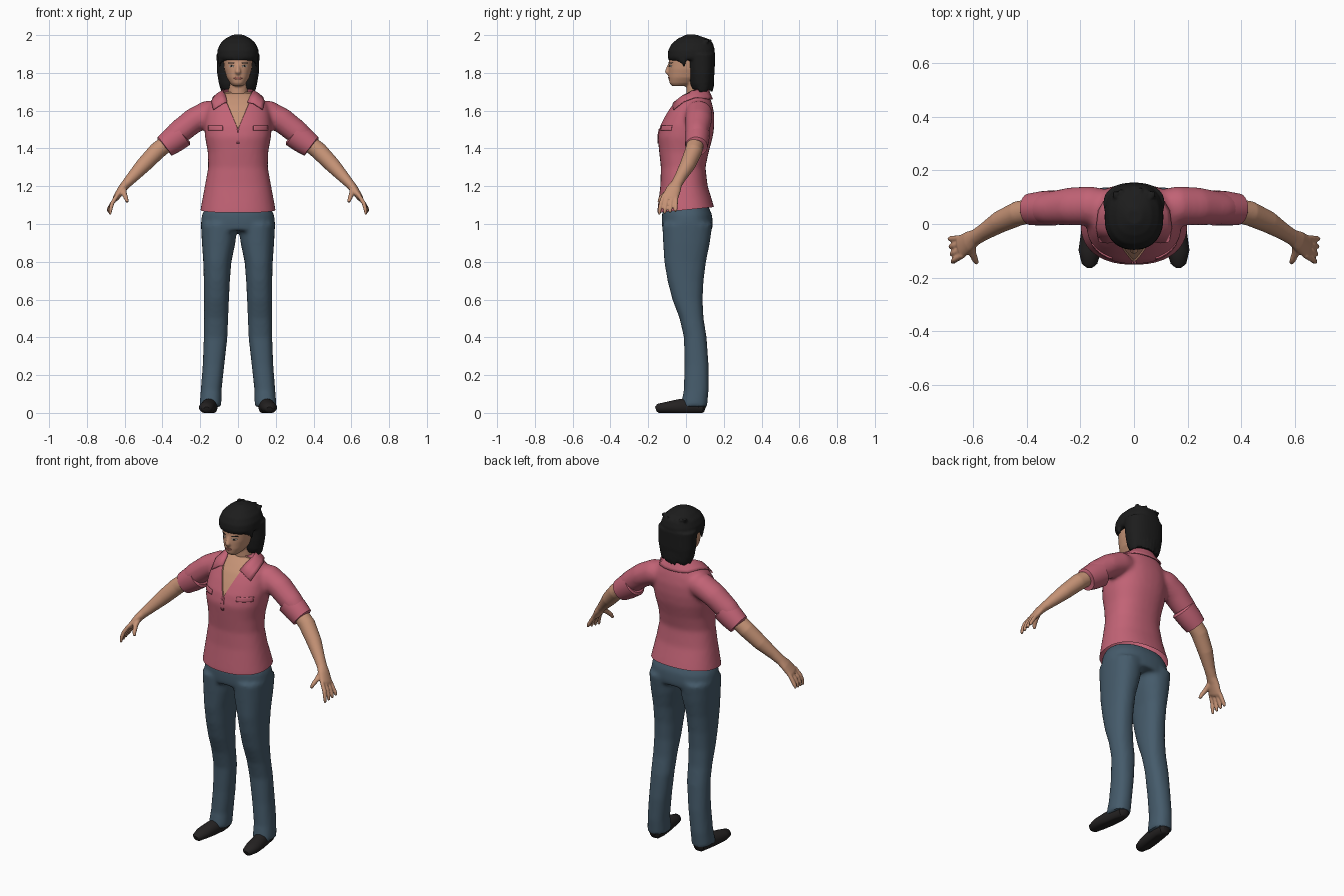
import bpy, bmesh, math, random
from mathutils import Vector
from mathutils.bvhtree import BVHTree

cube = bpy.data.objects.get("Cube")
if cube:
    bpy.data.objects.remove(cube, do_unlink=True)
random.seed(4)
X, Y = Vector((1, 0, 0)), Vector((0, 1, 0))


def material(name, *rgb):
    m = bpy.data.materials.new(name)
    m.use_nodes = True
    m.diffuse_color = (*rgb, 1)
    bsdf = next(n for n in m.node_tree.nodes if n.type == "BSDF_PRINCIPLED")
    bsdf.inputs["Base Color"].default_value = (*rgb, 1)
    return m


PINK = material("pink shirt", .54, .125, .18)
DENIM = material("blue denim", .06, .105, .147)
SKIN = material("skin", .56, .29, .18)
HAIR = material("black hair", .012, .012, .012)
LEATHER = material("dark leather", .018, .016, .016)
LIPS = material("lips", .36, .13, .1)
WHITE = material("eye white", .55, .5, .45)
IRIS = material("dark iris", .03, .02, .015)


def slab(z, x0, x1, y0, y1, power=2.3, n=32):
    """Horizontal superellipse ring filling the given box."""
    ring = []
    for i in range(n):
        a = math.tau * i / n
        c, s = math.cos(a), math.sin(a)
        px = math.copysign(abs(c) ** (2 / power), c)
        py = math.copysign(abs(s) ** (2 / power), s)
        ring.append(Vector(((x0 + x1 + (x1 - x0) * px) / 2,
                            (y0 + y1 + (y1 - y0) * py) / 2, z)))
    return ring


def body(rows):
    """Rings from rows of height, half width, front and back."""
    return [slab(z, -w, w, f, b) for z, w, f, b in rows]


def tube(points, side=Y, n=24):
    """Elliptic rings along a path of x, y, z, radius (and second radius)."""
    c = [Vector(p[:3]) for p in points]
    rings = []
    for i, p in enumerate(points):
        t = (c[min(i + 1, len(c) - 1)] - c[max(i - 1, 0)]).normalized()
        a = (side - t * side.dot(t)).normalized()
        b = t.cross(a)
        rings.append([c[i] + a * p[3] * math.cos(math.tau * k / n)
                      + b * p[-1] * math.sin(math.tau * k / n) for k in range(n)])
    return rings


def loft(bm, rings, mirror=False):
    for s in (1, -1) if mirror else (1,):
        vs = [[bm.verts.new((v.x * s, v.y, v.z)) for v in r] for r in rings]
        n = len(rings[0])
        for lo, hi in zip(vs, vs[1:]):
            for k in range(n):
                bm.faces.new((lo[k], lo[(k + 1) % n], hi[(k + 1) % n], hi[k]))
        bm.faces.new(vs[0])
        bm.faces.new(vs[-1])


def smooth(obj, angle=40):
    obj.data.shade_smooth()
    obj.data.set_sharp_from_angle(angle=math.radians(angle))


def build(name, bm, mats, voxel=0, relax=0, closed=True):
    """Make an object; with a voxel size, fuse its lofts into one skin."""
    if closed:
        bmesh.ops.recalc_face_normals(bm, faces=bm.faces[:])
    mesh = bpy.data.meshes.new(name)
    bm.to_mesh(mesh)
    bm.free()
    obj = bpy.data.objects.new(name, mesh)
    bpy.context.scene.collection.objects.link(obj)
    if voxel:
        mod = obj.modifiers.new("fuse", "REMESH")
        mod.mode, mod.voxel_size = "VOXEL", voxel
        mod = obj.modifiers.new("relax", "SMOOTH")
        mod.factor, mod.iterations = .5, relax
        bpy.context.view_layer.update()
        graph = bpy.context.evaluated_depsgraph_get()
        fused = bpy.data.meshes.new_from_object(obj.evaluated_get(graph))
        obj.modifiers.clear()
        obj.data = fused
    obj.data.materials.clear()
    for m in mats:
        obj.data.materials.append(m)
    smooth(obj)
    return obj


def surface(obj):
    bm = bmesh.new()
    bm.from_mesh(obj.data)
    tree = BVHTree.FromBMesh(bm)
    bm.free()
    return tree


def drape(name, tree, cx, cz, w, h, mat, lift=.003, lens=False):
    """Thin plate laid on the front of a surface, mirrored when off centre."""
    bm, n = bmesh.new(), 10
    for s in (1, -1) if cx else (1,):
        grid = []
        for i in range(n + 1):
            u = (2 * i / n - 1) * .99
            hh = h * math.sqrt(1 - u * u) if lens else h
            row = []
            for v in (-1, -.5, 0, .5, 1):
                x, z = s * (cx + u * w), cz + v * hh
                hit = tree.ray_cast(Vector((x, -1, z)), Y)[0]
                row.append(bm.verts.new((x, (hit.y if hit else 0) - lift, z)))
            grid.append(row)
        for a, b in zip(grid, grid[1:]):
            for k in range(4):
                bm.faces.new((a[k], b[k], b[k + 1], a[k + 1]))
    bm.normal_update()
    for f in bm.faces:
        if f.normal.y > 0:
            f.normal_flip()
    obj = build(name, bm, [mat], closed=False)
    mod = obj.modifiers.new("thickness", "SOLIDIFY")
    mod.thickness, mod.offset = .006, -1


# Shirt: torso and sleeves fused, then hem and neckline cut
bm = bmesh.new()
loft(bm, body([(1.0, .2, -.15, .15), (1.06, .202, -.153, .157), (1.12, .191, -.146, .14),
               (1.2, .176, -.136, .115), (1.3, .158, -.133, .103), (1.38, .16, -.142, .12),
               (1.46, .175, -.15, .142), (1.52, .179, -.137, .15), (1.58, .173, -.107, .15),
               (1.63, .157, -.077, .14), (1.67, .122, -.04, .127), (1.7, .085, -.005, .11)]))
loft(bm, tube([(.08, .065, 1.59, .06), (.16, .068, 1.585, .073, .07), (.235, .066, 1.547, .071, .067),
               (.32, .058, 1.48, .062, .064), (.36, .056, 1.445, .055)]), True)
shirt = build("shirt", bm, [PINK, SKIN], .012, 6)
bm = bmesh.new()
bm.from_mesh(shirt.data)
bmesh.ops.bisect_plane(bm, geom=bm.verts[:] + bm.edges[:] + bm.faces[:], clear_outer=True,
                       plane_co=(0, -.15, 1.06), plane_no=(0, .1, -1))
for s in (1, -1):
    front = [f for f in bm.faces if f.calc_center_median().y < .02 and f.calc_center_median().z > 1.46]
    geom = {g for f in front for g in (f, *f.edges, *f.verts)}
    bmesh.ops.bisect_plane(bm, geom=list(geom), plane_co=(0, 0, 1.5), plane_no=(s, 0, -.42))
neckline = []
for f in bm.faces:
    c = f.calc_center_median()
    if c.y < .02 and abs(c.x) < .42 * (c.z - 1.5):
        f.material_index = 1
        neckline.append(f)
bmesh.ops.inset_region(bm, faces=neckline, thickness=.002, depth=-.007)
bm.to_mesh(shirt.data)
bm.free()
smooth(shirt)
cloth = surface(shirt)

# Rolled cuffs
bm = bmesh.new()
loft(bm, tube([(.297, .06, 1.479, .06), (.299, .06, 1.477, .066, .073), (.345, .058, 1.443, .064, .07),
               (.388, .055, 1.411, .059, .062), (.39, .055, 1.409, .05)]), True)
build("sleeve_cuffs", bm, [PINK])

# Collar: a folded strip pushed just outside the shirt
inner = [(.055, -.045, 1.63), (.07, -.01, 1.67), (.079, .03, 1.7), (.066, .085, 1.717), (.035, .108, 1.718), (0, .115, 1.718)]
outer = [(.118, -.05, 1.595), (.128, -.005, 1.635), (.122, .05, 1.66), (.09, .115, 1.66), (.045, .135, 1.66), (0, .14, 1.66)]
bm = bmesh.new()
for s in (1, -1):
    rows = []
    for a, b in zip(inner, outer):
        row = []
        for k in range(5):
            p = Vector(a).lerp(Vector(b), k / 4)
            p.x *= s
            spot, normal, _, _ = cloth.find_nearest(p)
            if (p - spot).dot(normal) < .008:
                p = spot + normal * .008
            row.append(bm.verts.new(p))
        rows.append(row)
    for a, b in zip(rows, rows[1:]):
        for k in range(4):
            quad = (a[k], a[k + 1], b[k + 1], b[k])
            bm.faces.new(quad if s > 0 else quad[::-1])
bmesh.ops.remove_doubles(bm, verts=bm.verts[:], dist=.0005)
collar = build("collar", bm, [PINK], closed=False)
mod = collar.modifiers.new("thickness", "SOLIDIFY")
mod.thickness, mod.offset = .006, 0

# Pocket flaps and button placket
drape("pocket_flaps", cloth, .12, 1.508, .038, .013, PINK, .006)
drape("placket", cloth, 0, 1.465, .009, .038, PINK, .004)

# Jeans: hips and legs fused
bm = bmesh.new()
loft(bm, body([(1.1, .165, -.115, .115), (1.05, .191, -.128, .138), (1.0, .197, -.128, .142), (.965, .195, -.124, .138)]))
legs = [(1.0, .002, .196, -.126, .14), (.9, .014, .191, -.121, .126), (.8, .035, .184, -.115, .106),
        (.7, .043, .181, -.098, .093), (.6, .048, .18, -.072, .088), (.5, .052, .18, -.034, .093),
        (.4, .056, .181, -.011, .109), (.25, .073, .187, -.008, .12), (.12, .087, .197, -.012, .12),
        (.05, .088, .203, -.025, .113), (.032, .09, .203, -.025, .113)]
loft(bm, [slab(*row) for row in legs], True)
build("jeans", bm, [DENIM], .012, 4)

# Shoes with flat soles
bm = bmesh.new()
loft(bm, tube([(.166, -.16, .02, .014, .013), (.166, -.148, .024, .029, .024), (.165, -.1, .028, .042, .031),
               (.156, -.03, .032, .041, .042), (.147, .04, .035, .04, .045), (.145, .09, .03, .034, .036),
               (.145, .103, .025, .016, .022)], X), True)
for v in bm.verts:
    v.co.z = max(v.co.z, 0)
build("shoes", bm, [LEATHER])

# Forearms, palms, fingers and thumbs
bm = bmesh.new()
loft(bm, tube([(.35, .055, 1.45, .044), (.43, .04, 1.385, .046), (.5, .008, 1.312, .041), (.56, -.03, 1.247, .031),
               (.592, -.05, 1.212, .03, .025), (.615, -.065, 1.185, .039, .022), (.645, -.085, 1.14, .044, .017),
               (.651, -.09, 1.13, .035, .012)]), True)
for i in range(4):
    k = i / 3
    loft(bm, tube([(.638, -.117 + .066 * k, 1.155, .011), (.666, -.132 + .078 * k, 1.11, .0115),
                   (.674 + .01 * k, -.139 + .084 * k, 1.08, .0105),
                   (.678 + .012 * k, -.142 + .086 * k, 1.05 + .015 * k, .007)], n=12), True)
loft(bm, tube([(.605, -.075, 1.19, .016), (.602, -.11, 1.16, .014), (.592, -.135, 1.135, .012),
               (.586, -.145, 1.115, .008)], X, 12), True)
build("arms_and_hands", bm, [SKIN], .005, 3)

# Head, nose and neck
bm = bmesh.new()
loft(bm, body([(1.73, .026, -.074, .0), (1.745, .042, -.087, .04), (1.775, .06, -.092, .08), (1.82, .073, -.093, .11),
               (1.87, .078, -.091, .12), (1.92, .074, -.08, .12), (1.96, .05, -.045, .09)]))
loft(bm, tube([(0, -.082, 1.852, .008, .01), (0, -.093, 1.825, .01, .012), (0, -.101, 1.804, .016, .012),
               (0, -.092, 1.793, .011, .007)], X), False)
loft(bm, tube([(0, .045, 1.8, .05), (0, .052, 1.74, .05), (0, .055, 1.69, .054, .052), (0, .055, 1.62, .07, .06)], X))
head = build("head_and_neck", bm, [SKIN], .006, 3)
face = surface(head)

# Facial details
drape("eyes", face, .035, 1.836, .014, .0055, WHITE, .002, True)
drape("irises", face, .035, 1.836, .005, .005, IRIS, .003, True)
drape("eyebrows", face, .036, 1.853, .018, .003, HAIR, .002, True)
drape("lips", face, 0, 1.772, .023, .007, LIPS, .003, True)

# Hair: crown, back curtain and loose strands
bm = bmesh.new()
loft(bm, body([(1.868, .102, -.09, .14), (1.885, .11, -.097, .15), (1.92, .109, -.094, .153), (1.955, .094, -.076, .143),
               (1.982, .066, -.042, .112), (2.002, .028, .0, .055)]))
loft(bm, body([(1.712, .086, .03, .132), (1.74, .101, .02, .144), (1.8, .111, .012, .151), (1.9, .114, .0, .155)]))


def strand(top, tip):
    loft(bm, tube([(*top, .013), (*Vector(top).lerp(Vector(tip), .6), .011), (*tip, .004)], X, 10))


for i in range(15):
    a = -1.25 + i * 2.5 / 14
    x, y = .1 * math.sin(a), .024 - .109 * math.cos(a)
    strand((x, y, 1.9), (x * 1.02, y, 1.872 - .04 * (a / 1.25) ** 4 - random.random() * .014))
for i in range(17):
    a = 1.35 + i * (math.tau - 2.7) / 16
    x, y = .09 * math.sin(a), .085 - .052 * math.cos(a)
    strand((x, y, 1.77), (x * .96, y, 1.715 - random.random() * .022))
for i in range(7):
    x = (i - 3) * .022
    strand((x, .1, 1.965), (x * 1.1, .145 - abs(x) * .3, 1.945 + random.random() * .03))
build("hair", bm, [HAIR], .007, 2)
